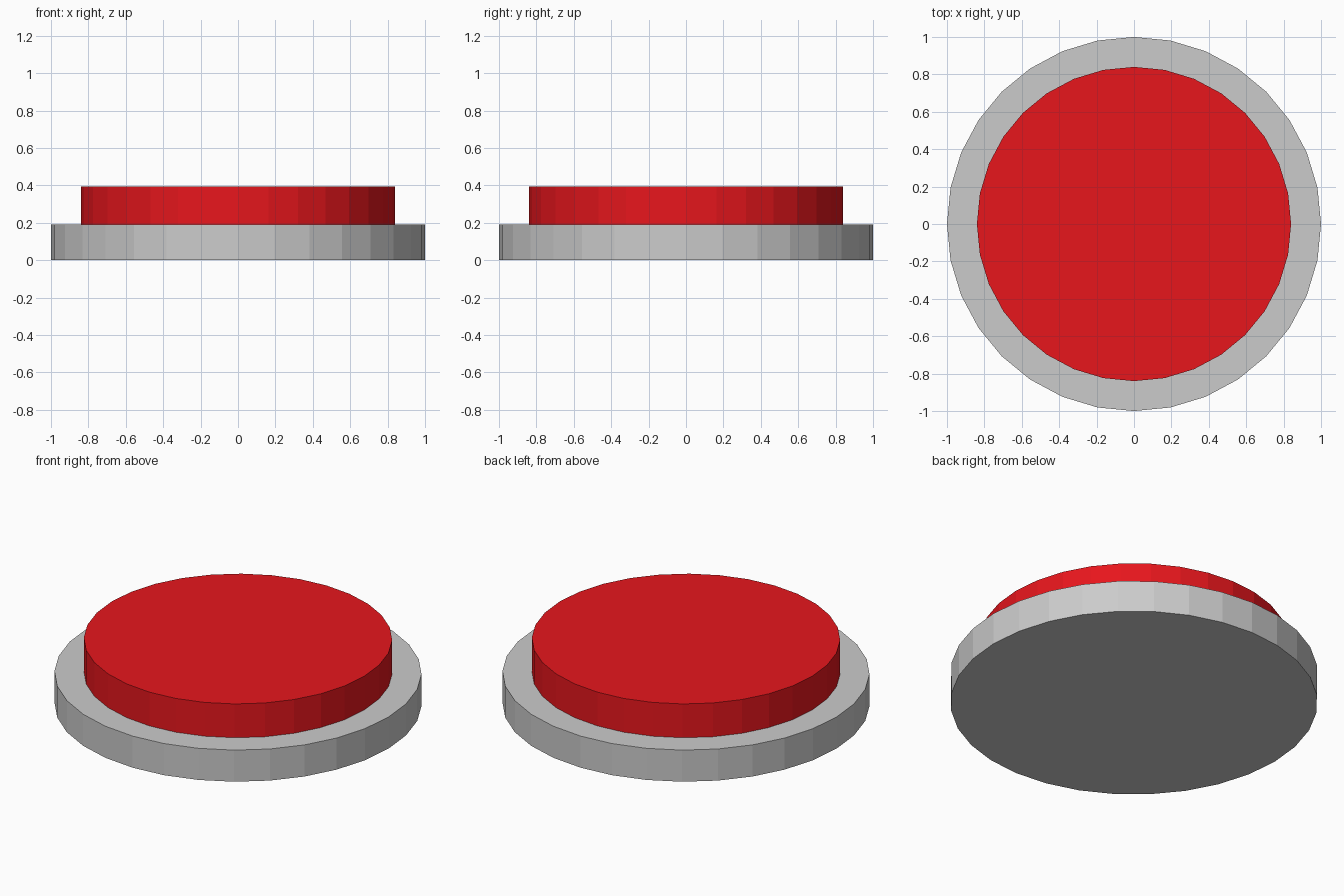
import bpy

if "Cube" in bpy.data.objects:
    bpy.data.objects.remove(bpy.data.objects["Cube"])


def disc(name, radius, bottom, top):
    """Flat-shaded 32-sided disc between two heights."""
    bpy.ops.mesh.primitive_cylinder_add(
        vertices=32, radius=radius, depth=top - bottom,
        location=(0, 0, (bottom + top) / 2))
    obj = bpy.context.object
    obj.name = name
    return obj


# Grey housing
disc("base", 1.0, 0.0, 0.19)

# Red push cap
cap = disc("button_cap", 0.84, 0.19, 0.393)
red = bpy.data.materials.new("red")
red.diffuse_color = (0.8, 0.008, 0.012, 1)
red.use_nodes = True
red.node_tree.nodes["Principled BSDF"].inputs["Base Color"].default_value = red.diffuse_color
cap.data.materials.append(red)
